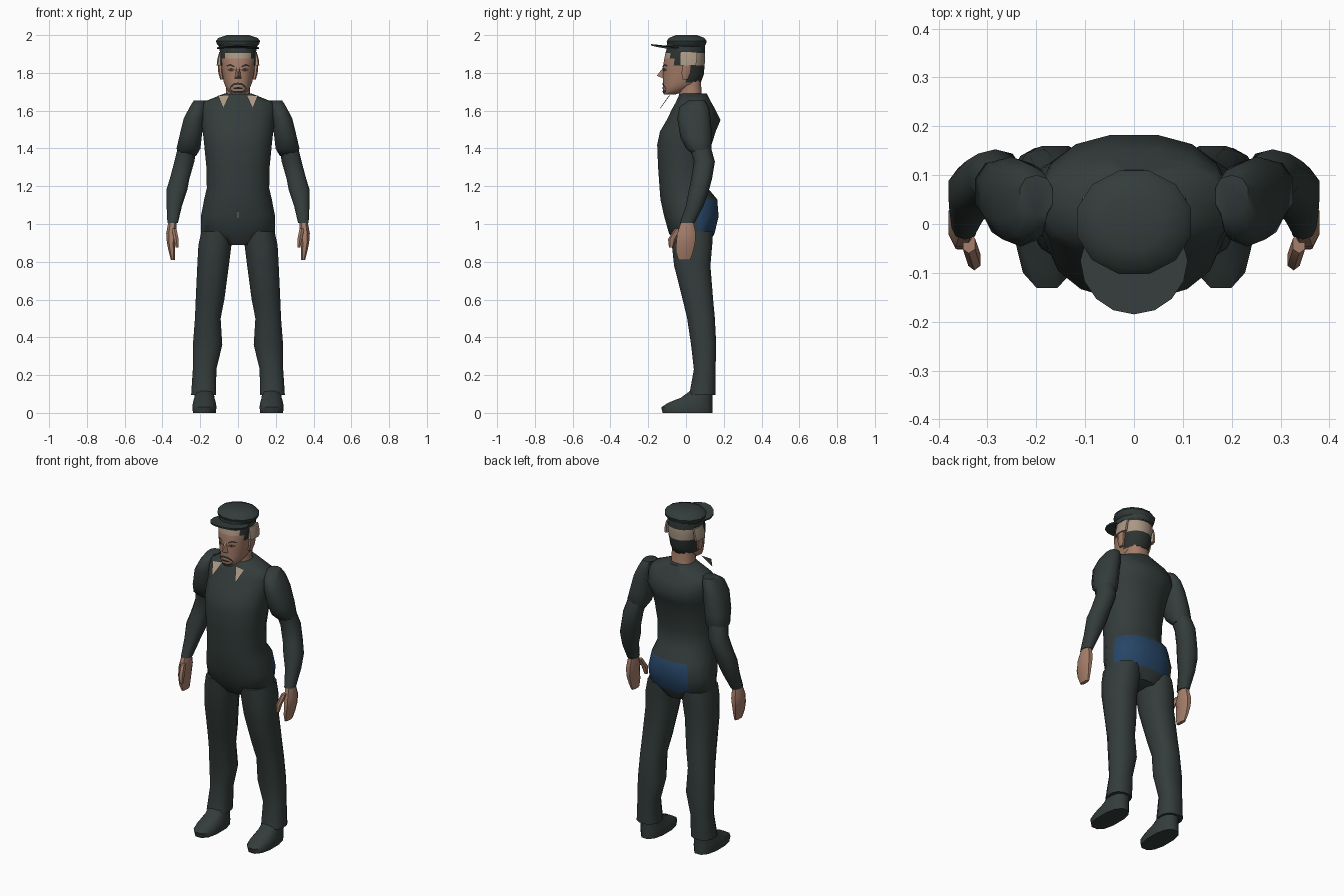
import bpy, bmesh, math
from mathutils import Vector
from mathutils.bvhtree import BVHTree


def material(name, rgb):
    m = bpy.data.materials.new(name)
    m.diffuse_color = (*rgb, 1)
    return m


CLOTH = material("dark cloth", (0.034, 0.046, 0.044))
SKIN = material("skin", (0.38, 0.21, 0.145))
BLUE = material("blue cloth", (0.02, 0.06, 0.135))
PALE = material("pale tan", (0.40, 0.31, 0.23))
HAIR = material("dark hair", (0.026, 0.033, 0.030))
BLACK = material("black", (0.012, 0.010, 0.010))
LIP = material("eye shade", (0.12, 0.06, 0.045))


def finish(name, bm, mats, rule=None, mirror=False, angle=50):
    bmesh.ops.recalc_face_normals(bm, faces=bm.faces)
    if rule:
        for f in bm.faces:
            f.material_index = rule(f.calc_center_median())
    me = bpy.data.meshes.new(name)
    bm.to_mesh(me)
    bm.free()
    for m in mats:
        me.materials.append(m)
    ob = bpy.data.objects.new(name, me)
    bpy.context.collection.objects.link(ob)
    if mirror:
        ob.modifiers.new("mirror", 'MIRROR').use_mirror_merge = False
    bpy.ops.object.select_all(action='DESELECT')
    ob.select_set(True)
    bpy.context.view_layer.objects.active = ob
    bpy.ops.object.shade_smooth_by_angle(angle=math.radians(angle))
    return ob


def loft(name, rings, mats, n=12, e=2.4, **kw):
    """Skin stacked rounded sections: (z, centre x, half width, front y, back y)."""
    bm = bmesh.new()
    loops = []
    for z, cx, hw, yf, yb in rings:
        loop = []
        for i in range(n):
            t = 2 * math.pi * (i + 0.5) / n
            c, s = math.cos(t), math.sin(t)
            x = cx + hw * math.copysign(abs(c) ** (2 / e), c)
            y = (yf + yb) / 2 + (yb - yf) / 2 * math.copysign(abs(s) ** (2 / e), s)
            loop.append(bm.verts.new((x, y, z)))
        loops.append(loop)
    for a, b in zip(loops, loops[1:]):
        for i in range(n):
            j = (i + 1) % n
            bm.faces.new((a[i], a[j], b[j], b[i]))
    bm.faces.new(loops[0])
    bm.faces.new(loops[-1])
    return finish(name, bm, mats, **kw)


# Torso with the blue seat patch
loft("torso", [
    (0.89, 0, 0.09, -0.05, 0.12), (0.95, 0, 0.198, -0.092, 0.153),
    (1.04, 0, 0.20, -0.118, 0.175), (1.13, 0, 0.182, -0.138, 0.168),
    (1.19, 0, 0.168, -0.142, 0.118), (1.30, 0, 0.170, -0.150, 0.118),
    (1.42, 0, 0.182, -0.155, 0.138), (1.49, 0, 0.190, -0.140, 0.160),
    (1.55, 0, 0.198, -0.105, 0.185), (1.61, 0, 0.203, -0.075, 0.155),
    (1.645, 0, 0.19, -0.055, 0.135), (1.69, 0, 0.075, -0.035, 0.112)],
    [CLOTH, BLUE], n=16, e=2.3,
    rule=lambda c: int(0.95 < c.z < 1.13 and c.y > 0.06 and c.x > -0.11))

# Trouser legs
loft("trouser_leg", [
    (0.095, 0.182, 0.068, 0.015, 0.157), (0.23, 0.177, 0.064, 0.040, 0.158),
    (0.36, 0.161, 0.080, 0.025, 0.162), (0.50, 0.160, 0.070, 0.004, 0.155),
    (0.60, 0.148, 0.078, -0.020, 0.146), (0.78, 0.132, 0.086, -0.066, 0.132),
    (0.89, 0.122, 0.090, -0.078, 0.142), (0.96, 0.112, 0.084, -0.085, 0.145)],
    [CLOTH], mirror=True)

# Shoes
loft("shoe", [
    (0, 0.178, 0.062, -0.128, 0.145), (0.03, 0.178, 0.066, -0.135, 0.145),
    (0.055, 0.178, 0.062, -0.095, 0.143), (0.08, 0.178, 0.055, -0.03, 0.142),
    (0.12, 0.178, 0.050, 0.025, 0.142)], [CLOTH], mirror=True)

# Sleeves: puffed upper part, then forearm
loft("upper_sleeve", [
    (1.36, 0.265, 0.045, 0.045, 0.12), (1.40, 0.262, 0.066, 0.00, 0.135),
    (1.46, 0.252, 0.062, -0.03, 0.138), (1.56, 0.232, 0.057, -0.046, 0.130),
    (1.62, 0.215, 0.042, -0.035, 0.122), (1.655, 0.200, 0.035, 0.015, 0.100)],
    [CLOTH], n=10, mirror=True)
loft("forearm_sleeve", [
    (1.005, 0.346, 0.029, -0.032, 0.045), (1.10, 0.337, 0.043, 0.000, 0.095),
    (1.18, 0.324, 0.058, 0.015, 0.122), (1.24, 0.309, 0.054, 0.028, 0.138),
    (1.33, 0.284, 0.055, 0.042, 0.153), (1.43, 0.264, 0.050, 0.01, 0.125)],
    [CLOTH], n=10, mirror=True)

# Hands with thumbs
loft("hand", [
    (0.81, 0.345, 0.011, -0.042, 0.025), (0.85, 0.350, 0.017, -0.055, 0.040),
    (0.90, 0.354, 0.024, -0.055, 0.052), (0.95, 0.352, 0.030, -0.050, 0.055),
    (1.015, 0.347, 0.023, -0.026, 0.040)], [SKIN], n=8, mirror=True)
loft("thumb", [
    (0.875, 0.322, 0.009, -0.090, -0.068), (0.92, 0.327, 0.014, -0.095, -0.052),
    (0.975, 0.338, 0.014, -0.060, -0.020)], [SKIN], n=6, mirror=True)

# Neck
loft("neck", [(1.64, 0, 0.075, -0.035, 0.095), (1.69, 0, 0.066, -0.038, 0.085),
              (1.76, 0, 0.066, -0.045, 0.080)], [SKIN])


# Head, coloured by hair line
def head_colour(c):
    if c.z > 1.905 or (1.75 < c.z < 1.84 and c.y > 0.01):
        return 2
    if c.z > 1.84 and -0.075 < c.y < -0.04:
        return 2
    return 1 if c.z > 1.87 or (c.z > 1.84 and c.y > -0.04) else 0


head = loft("head", [
    (1.685, 0, 0.030, -0.115, -0.06), (1.70, 0, 0.050, -0.122, -0.01),
    (1.725, 0, 0.066, -0.122, 0.045), (1.75, 0, 0.076, -0.122, 0.080),
    (1.79, 0, 0.083, -0.122, 0.095), (1.84, 0, 0.090, -0.122, 0.100),
    (1.875, 0, 0.096, -0.116, 0.102), (1.905, 0, 0.096, -0.110, 0.102),
    (1.945, 0, 0.092, -0.098, 0.097)], [SKIN, PALE, HAIR], n=20, e=2.2,
    rule=head_colour)

# Nose
bm = bmesh.new()
nose = [bm.verts.new(p) for p in ((-0.009, -0.116, 1.835), (0.009, -0.116, 1.835),
        (0.02, -0.115, 1.768), (-0.02, -0.115, 1.768), (0, -0.155, 1.785))]
for ids in ((0, 1, 4), (1, 2, 4), (2, 3, 4), (3, 0, 4), (0, 1, 2, 3)):
    bm.faces.new([nose[i] for i in ids])
finish("nose", bm, [SKIN], angle=30)

# Ears and the pale tufts above them
loft("ear", [(1.765, 0.085, 0.010, -0.02, 0.01), (1.80, 0.092, 0.013, -0.025, 0.025),
             (1.84, 0.094, 0.014, -0.02, 0.03)], [SKIN], n=8, mirror=True)
loft("side_tuft", [(1.838, 0.100, 0.014, -0.035, 0.055), (1.87, 0.098, 0.013, -0.035, 0.06),
                   (1.91, 0.090, 0.010, -0.03, 0.06)], [PALE], n=8, mirror=True)

# Face markings laid on the head surface
tree = BVHTree.FromPolygons([v.co for v in head.data.vertices],
                            [p.vertices for p in head.data.polygons])


def marking(name, points, mat):
    """Strip of quads through (x, low z, high z) stations."""
    bm = bmesh.new()
    cols = []
    for x, lo, hi in points:
        col = []
        for z in (lo, hi):
            hit = tree.ray_cast(Vector((x, -1, z)), Vector((0, 1, 0)))[0]
            col.append(bm.verts.new((x, (hit.y if hit else -0.1) - 0.003, z)))
        cols.append(col)
    for a, b in zip(cols, cols[1:]):
        bm.faces.new((a[0], b[0], b[1], a[1]))
    finish(name, bm, [mat], mirror=True)


marking("eyebrow", [(0.018, 1.828, 1.836), (0.04, 1.838, 1.848), (0.062, 1.833, 1.840)], HAIR)
marking("eye_socket", [(0.018, 1.812, 1.820), (0.035, 1.806, 1.827), (0.056, 1.812, 1.820)], LIP)
marking("pupil", [(0.029, 1.811, 1.823), (0.041, 1.811, 1.823)], BLACK)
marking("moustache", [(0, 1.738, 1.748), (0.02, 1.735, 1.747), (0.036, 1.722, 1.735),
                      (0.044, 1.708, 1.720)], HAIR)
marking("mouth", [(0, 1.716, 1.725), (0.025, 1.716, 1.722)], BLACK)
marking("chin_beard", [(0, 1.690, 1.704), (0.022, 1.692, 1.704), (0.040, 1.702, 1.712)], HAIR)

# Collar points
bm = bmesh.new()
outline = ((0.045, -0.088, 1.682), (0.105, -0.092, 1.678), (0.078, -0.14, 1.61))
front = [bm.verts.new(p) for p in outline]
back = [bm.verts.new((x, y + 0.005, z + 0.002)) for x, y, z in outline]
bm.faces.new(front)
bm.faces.new(back)
for i in range(3):
    j = (i + 1) % 3
    bm.faces.new((front[i], front[j], back[j], back[i]))
finish("collar_point", bm, [PALE], mirror=True, angle=30)

# Fly fastening
bm = bmesh.new()
bm.faces.new([bm.verts.new(p) for p in ((-0.004, -0.128, 1.03), (0.004, -0.128, 1.03),
                                        (0.004, -0.138, 1.065), (-0.004, -0.138, 1.065))])
finish("fly_fastening", bm, [PALE])

# Cap: band, crown and peak
loft("cap_band", [(1.915, 0, 0.100, -0.108, 0.105), (1.955, 0, 0.102, -0.105, 0.105)],
     [CLOTH], n=12, e=2)
loft("cap_crown", [
    (1.938, 0, 0.100, -0.092, 0.100), (1.952, 0, 0.115, -0.102, 0.109),
    (1.968, 0, 0.121, -0.106, 0.113), (1.985, 0, 0.108, -0.094, 0.101),
    (2.0, 0, 0.060, -0.055, 0.060)], [CLOTH], n=12, e=2, angle=40)
bm = bmesh.new()
rim = [(0.11 * math.cos(t), -0.075 + 0.11 * math.sin(t))
       for t in (math.pi * (1 + i / 8) for i in range(9))]
rim += [(0.09, 0.0), (-0.09, 0.0)]
levels = [[bm.verts.new((x, y, 1.937 + h - 0.07 * (y + 0.075) - 0.9 * x * x)) for x, y in rim]
          for h in (0, 0.009)]
for level in levels:
    bm.faces.new(level)
for i in range(len(rim)):
    j = (i + 1) % len(rim)
    bm.faces.new((levels[0][i], levels[0][j], levels[1][j], levels[1][i]))
finish("cap_peak", bm, [CLOTH], angle=30)
